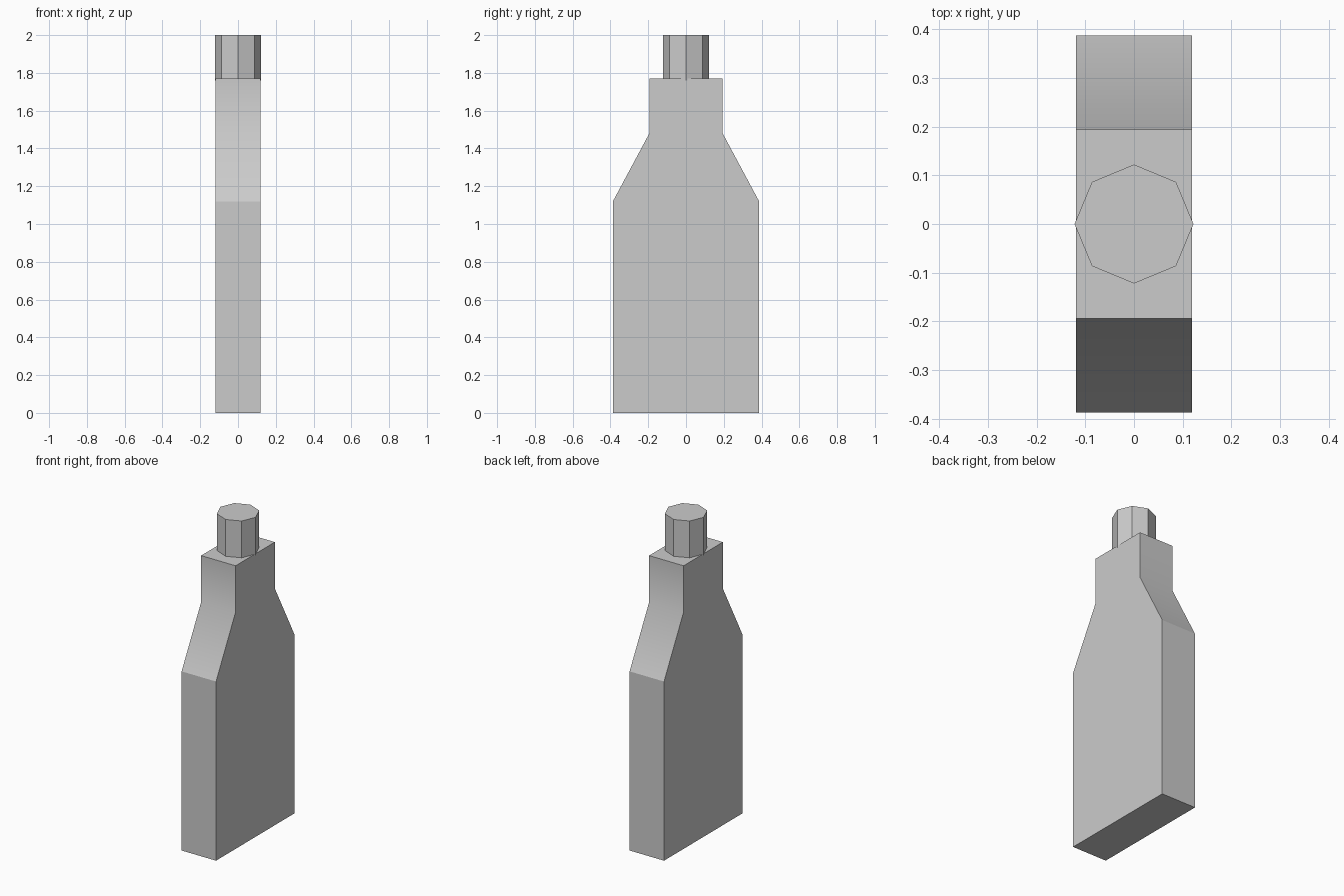
import bpy, bmesh, math

if "Cube" in bpy.data.objects:
    bpy.data.objects.remove(bpy.data.objects["Cube"])

HALF_DEPTH = 0.119      # half thickness along x
SHOULDER_Z = 1.48


def finish(bm, name):
    bmesh.ops.recalc_face_normals(bm, faces=bm.faces)
    mesh = bpy.data.meshes.new(name)
    bm.to_mesh(mesh)
    bm.free()
    obj = bpy.data.objects.new(name, mesh)
    bpy.context.collection.objects.link(obj)
    return obj


# Flat bottle body: mirrored half profile in y-z, extruded along x
half = [(0.387, 0), (0.387, 1.12), (0.194, SHOULDER_Z), (0.194, 1.77)]
profile = half + [(-y, z) for y, z in reversed(half)]
bm = bmesh.new()
side = bm.faces.new([bm.verts.new((-HALF_DEPTH, y, z)) for y, z in profile])
ext = bmesh.ops.extrude_face_region(bm, geom=[side], use_keep_orig=True)
bmesh.ops.translate(bm, vec=(2 * HALF_DEPTH, 0, 0),
                    verts=[v for v in ext["geom"] if isinstance(v, bmesh.types.BMVert)])

# Only the crease between shoulder and neck is soft
for e in bm.edges:
    e.smooth = all(abs(v.co.z - SHOULDER_Z) < 1e-4 for v in e.verts)
for f in bm.faces:
    f.smooth = any(e.smooth for e in f.edges)
finish(bm, "bottle_body")

# Eight-sided cap, sunk slightly into the neck
bm = bmesh.new()
bmesh.ops.create_cone(bm, cap_ends=True, segments=8,
                      radius1=0.122, radius2=0.122, depth=0.24)
bmesh.ops.translate(bm, vec=(0, 0, 1.88), verts=bm.verts)
finish(bm, "bottle_cap")
